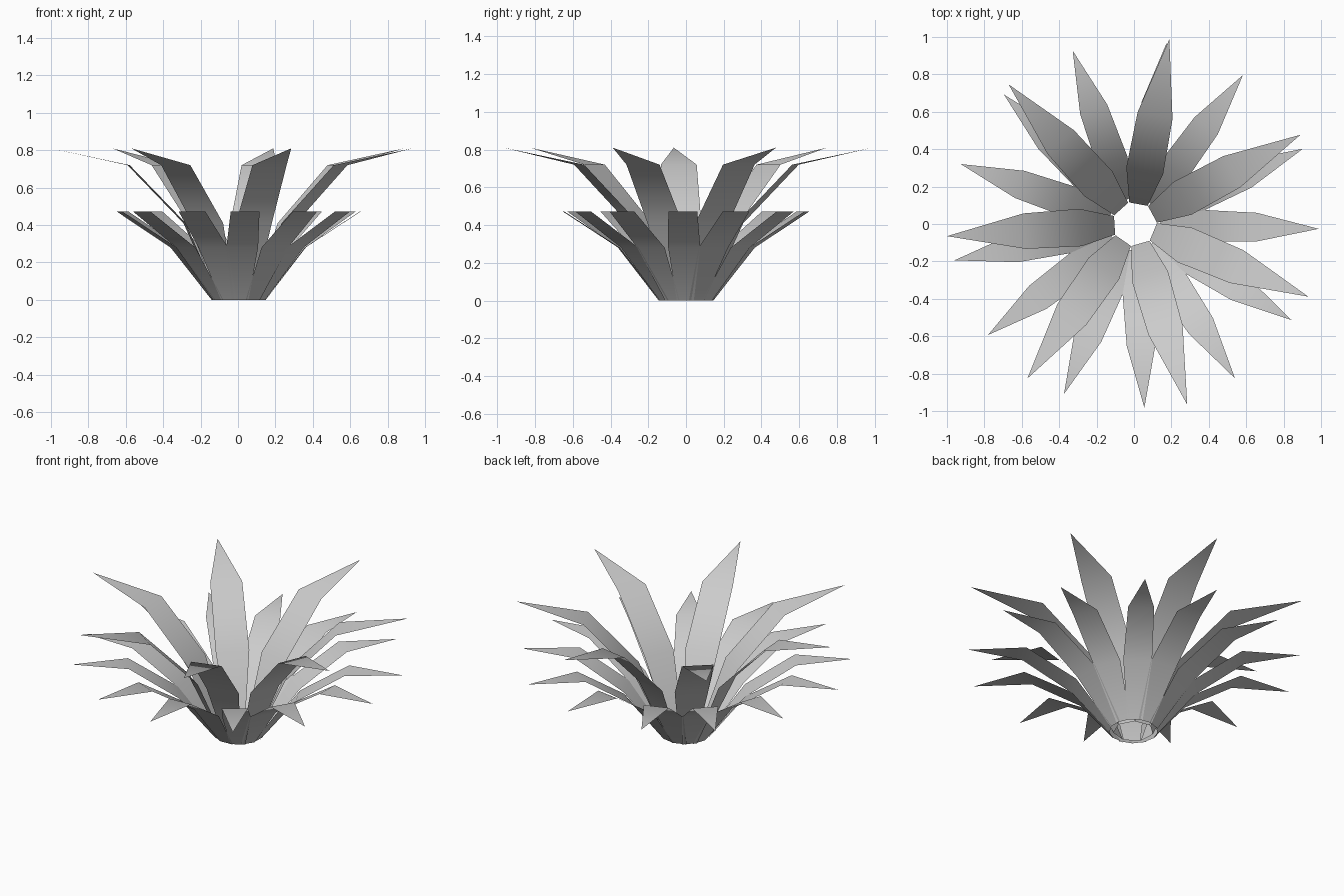
import bpy
from math import radians, cos, sin

if "Cube" in bpy.data.objects:
    bpy.data.objects.remove(bpy.data.objects["Cube"])

CENTRE = (0.004, 0.0)

# Leaf outline as (radius, height, half width) from root to pointed tip
UPPER = [(0.108, 0.0, 0.05), (0.29, 0.41, 0.10), (0.59, 0.72, 0.095), (1.006, 0.81, 0.0)]
LOWER = [(0.138, 0.0, 0.045), (0.355, 0.28, 0.085), (0.65, 0.472, 0.077), (0.984, 0.472, 0.0)]

UPPER_ANGLES = [79.4, 28.3, -22.7, -73.8, -124.8, -176.3, 132.1]
LOWER_ANGLES = [109.7, 80.0, 54.0, 24.1, -1.5, -31.5, -57.0, -87.0,
                -112.6, -142.9, -168.6, 161.0, 135.3]


def leaf(name, outline, angle):
    c, s = cos(radians(angle)), sin(radians(angle))

    def place(r, side, z):
        return (CENTRE[0] + r * c - side * s, CENTRE[1] + r * s + side * c, z)

    verts, faces = [], []
    for r, z, w in outline[:-1]:
        verts += [place(r, -w, z), place(r, w, z)]
    r, z, _ = outline[-1]
    verts.append(place(r, 0, z))
    for i in range(len(outline) - 2):
        a = 2 * i
        faces.append((a, a + 2, a + 3, a + 1))
    n = len(verts)
    faces.append((n - 3, n - 1, n - 2))
    mesh = bpy.data.meshes.new(name)
    mesh.from_pydata(verts, [], faces)
    mesh.shade_smooth()
    obj = bpy.data.objects.new(name, mesh)
    bpy.context.collection.objects.link(obj)


# Tall inner ring of leaves
for i, ang in enumerate(UPPER_ANGLES):
    leaf(f"upper_leaf_{i + 1}", UPPER, ang)

# Low outer ring of leaves
for i, ang in enumerate(LOWER_ANGLES):
    leaf(f"lower_leaf_{i + 1}", LOWER, ang)
